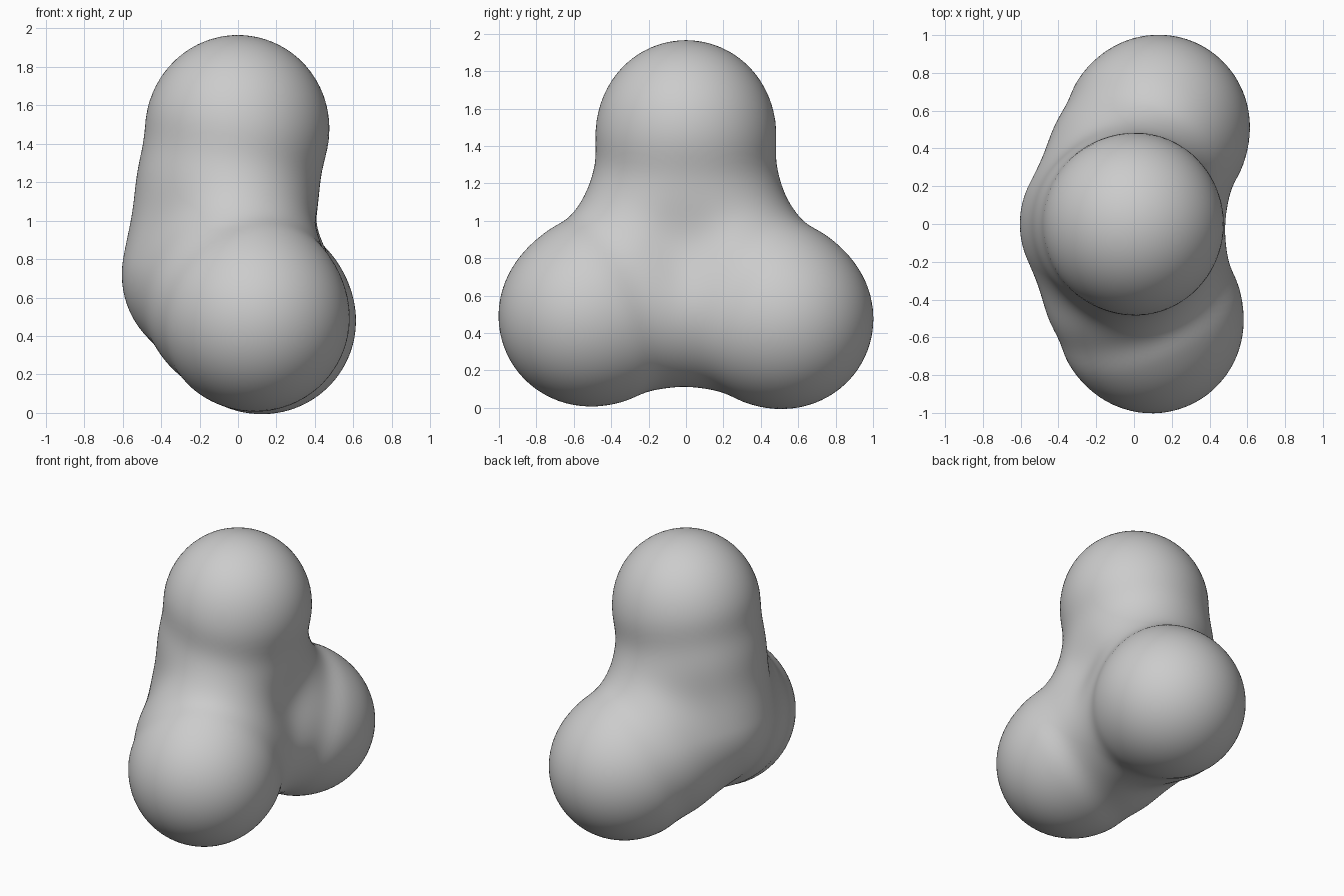
import bpy, bmesh, math
from mathutils import Vector

if "Cube" in bpy.data.objects:
    bpy.data.objects.remove(bpy.data.objects["Cube"])

# Three rounded limbs meeting at an elbow, blended into one smooth blob
ELBOW = Vector((-0.135, 0, 0.72))
ENDS = [Vector((0, 0, 1.497)),          # top
        Vector((0.135, 0.53, 0.472)),   # back foot
        Vector((0.10, -0.53, 0.487))]   # front foot
END_RADIUS = 0.467
ELBOW_RADIUS = 0.25                     # blending swells this to full width
BLEND = 0.2


def limb(p, end):
    """Distance to one limb, thinner where it joins the others."""
    axis = end - ELBOW
    t = max(0.0, min(1.0, (p - ELBOW).dot(axis) / axis.length_squared))
    grow = 1 - (1 - t * t) ** 4.2
    waist = 0.024 * math.sin(math.pi * t ** 2.4) ** 2
    r = ELBOW_RADIUS + (END_RADIUS - ELBOW_RADIUS) * grow - waist
    return (p - ELBOW - axis * t).length - r


def inside(p):
    """Soft union of the limbs."""
    return sum(math.exp(-limb(p, e) / BLEND) for e in ENDS) > 1


# Push a fine sphere out onto the blended surface
origin = Vector((-0.04, 0, 0.78))
bm = bmesh.new()
bmesh.ops.create_icosphere(bm, subdivisions=6, radius=1)
for v in bm.verts:
    d = v.co.normalized()
    lo, hi = 0.1, 1.6
    for _ in range(18):
        mid = (lo + hi) / 2
        if inside(origin + d * mid):
            lo = mid
        else:
            hi = mid
    v.co = origin + d * lo

for f in bm.faces:
    f.smooth = True
mesh = bpy.data.meshes.new("blob_body")
bm.to_mesh(mesh)
bm.free()
body = bpy.data.objects.new("blob_body", mesh)
bpy.context.collection.objects.link(body)

# Light relaxation of the blended seams
relax = body.modifiers.new("relax", 'SMOOTH')
relax.factor = 0.5
relax.iterations = 4
